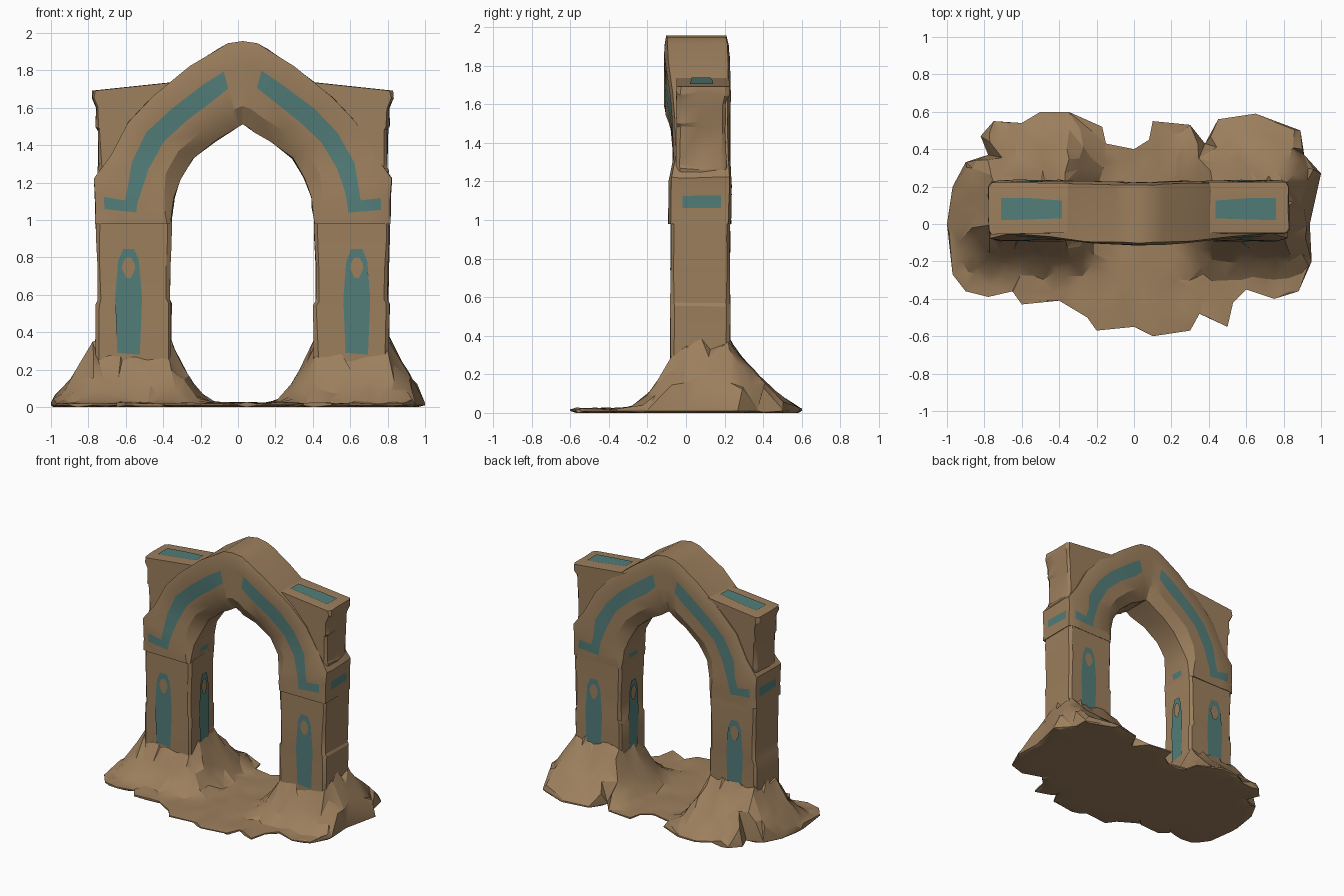
import bpy, bmesh, math, random
from mathutils import Vector, geometry

if "Cube" in bpy.data.objects:
    bpy.data.objects.remove(bpy.data.objects["Cube"])

random.seed(4)
MX = 0.025                      # mirror plane of the two sides


def material(name, rgb):
    m = bpy.data.materials.new(name)
    m.diffuse_color = (*rgb, 1)
    m.use_nodes = True
    m.node_tree.nodes["Principled BSDF"].inputs["Base Color"].default_value = m.diffuse_color
    return m


STONE = material("sandy brown stone", (0.335, 0.212, 0.11))
TEAL = material("faded teal paint", (0.085, 0.205, 0.19))


def rnd(a):
    return random.uniform(-a, a)


def finish(bm, name, mats=(STONE, TEAL), recalc=True, angle=28):
    if recalc:
        bmesh.ops.recalc_face_normals(bm, faces=bm.faces[:])
    me = bpy.data.meshes.new(name)
    bm.to_mesh(me)
    bm.free()
    ob = bpy.data.objects.new(name, me)
    bpy.context.collection.objects.link(ob)
    for m in mats:
        me.materials.append(m)
    bpy.ops.object.select_all(action='DESELECT')
    ob.select_set(True)
    bpy.context.view_layer.objects.active = ob
    bpy.ops.object.shade_smooth_by_angle(angle=math.radians(angle))
    return ob


def loft(bm, rings, paint=lambda r, i: False):
    """Skin closed rings of points; paint(ring, edge) picks teal cells."""
    vs = [[bm.verts.new(p) for p in ring] for ring in rings]
    n = len(rings[0])
    for r in range(len(vs) - 1):
        for i in range(n):
            j = (i + 1) % n
            f = bm.faces.new((vs[r][i], vs[r][j], vs[r + 1][j], vs[r + 1][i]))
            f.material_index = int(paint(r, i))
    bm.faces.new(vs[0])
    bm.faces.new(vs[-1])


# Arch ring: stations of (inner u, inner z, outer u, outer z, front y, back y)
STATIONS = [(.385, .98, .79, .98, -.092, .232), (.365, 1.12, .79, 1.22, -.087, .235),
            (.33, 1.22, .71, 1.34, -.065, .228), (.265, 1.33, .61, 1.52, -.068, .228),
            (.15, 1.42, .48, 1.66, -.08, .23), (.06, 1.475, .28, 1.82, -.105, .228),
            (.02, 1.5, .08, 1.945, -.112, .222), (0, 1.512, 0, 1.957, -.112, .222)]
STEPS = [0, .33, .62, 1, 2, 3, 4, 5, 5.75, 6, 7]


def arch_ring(s, side):
    k = min(int(s), 6)
    a = [p + (q - p) * (s - k) for p, q in zip(STATIONS[k], STATIONS[k + 1])]
    iu, iz, ou, oz, yf, yb = a
    g = min(1, s / 2)
    c, t1 = .015 + .035 * g, .05 + .17 * g
    ta, tb = (.41, .58) if s == 1 else (.45, .62) if s == .62 else (.46, .71)
    if s == 5.75:
        ta, tb = .5, .72
    ring = [(0, yb - c), (0, .13), (0, .03), (0, yf + c), (t1, yf), (ta, yf),
            (tb, yf), (.88, yf), (1, yf + .012), (1, yf + .07), (1, yb - .05),
            (1, yb - .012), (.88, yb), (tb, yb), (ta, yb), (t1, yb)]
    jog = rnd(.008)
    pts = []
    for t, y in ring:
        u, z = iu + (ou - iu) * t, iz + (oz - iz) * t
        j = .004 if 0 < s < 6 else 0
        pts.append((MX + side * (u + rnd(j) + jog * t * (.9 < s < 5.4)), y + rnd(.003), z + rnd(j)))
    return pts


order = [(s, 1) for s in STEPS] + [(s, -1) for s in STEPS[-2::-1]]


def arch_paint(r, i):
    s = (order[r][0] + order[r + 1][0]) / 2
    if .33 < s < .62:
        return i in (1, 5, 6, 9, 12, 13)
    return i in (5, 13) and .33 < s < 5.75


bm = bmesh.new()
loft(bm, [arch_ring(*o) for o in order], arch_paint)
finish(bm, "pointed_arch")


# Painted keyhole shape: outline and its diamond hole, (across, z)
OUT = [(-.06, .29), (.06, .28), (.072, .58), (.056, .78), (.03, .845),
       (-.03, .845), (-.056, .78), (-.072, .58)]
HOLE = [(-.012, .69), (.012, .69), (.035, .74), (.033, .765), (.014, .80),
        (-.014, .80), (-.033, .765), (-.035, .74)]


def keyhole(name, place, outward):
    b = bmesh.new()
    o = [b.verts.new(place(*p)) for p in OUT]
    h = [b.verts.new(place(*p)) for p in HOLE]
    for i in range(8):
        j = (i + 1) % 8
        f = b.faces.new((o[i], o[j], h[j], h[i]))
        f.normal_update()
        if f.normal.dot(Vector(outward)) < 0:
            f.normal_flip()
    finish(b, name, (TEAL,), recalc=False)


for side, tag in ((-1, "left"), (1, "right")):
    # Pillar: worn square shaft with clipped corners
    rings = []
    for z, g in ((0, 0), (.3, 0), (.55, .004), (.57, -.006), (.75, -.004), (.9, 0), (1.0, .0)):
        u0, u1, y0, y1, c = .383 - g, .783 + g, -.08, .228, .018
        ring = [(u0 + c, y0), (u1 - c, y0), (u1, y0 + c), (u1, y1 - c),
                (u1 - c, y1), (u0 + c, y1), (u0, y1 - c), (u0, y0 + c)]
        rings.append([(MX + side * (u + rnd(.005)), y + rnd(.003), z + rnd(.012) * (z > 0))
                      for u, y in ring])
    bm = bmesh.new()
    loft(bm, rings)
    finish(bm, tag + "_pillar")

    # Painted keyholes on front, back and inner faces
    xc = MX + side * .61
    keyhole(tag + "_keyhole_front", lambda a, z: (xc + a, -.087, z), (0, -1, 0))
    keyhole(tag + "_keyhole_back", lambda a, z: (xc + a, .235, z), (0, 1, 0))
    keyhole(tag + "_keyhole_inner", lambda a, z: (MX + side * .373, .08 + a * .85, z), (-side, 0, 0))

    # Corner block filling behind the arch shoulder, with a flat top
    prof = [(.52, 1.2), (.765, 1.18), (.777, 1.26), (.77, 1.28), (.775, 1.48),
            (.783, 1.5), (.783, 1.6), (.805, 1.65), (.80, 1.692), (.30, 1.745), (.30, 1.6)]
    rings = []
    for y, inset in ((-.05, .014), (-.03, 0), (.07, -.002), (.185, 0), (.208, .014)):
        rings.append([(MX + side * (u - inset + rnd(.005)), y + rnd(.006) + (.1 < y) * (z > 1.64) * .015,
                       z if 1.68 < z else z + rnd(.01)) for u, z in prof])
    bm = bmesh.new()
    loft(bm, rings)
    finish(bm, tag + "_corner_block")

    # Painted panel on the flat top
    bm = bmesh.new()
    top = lambda u: 1.745 - (u - .30) * .106 + .006
    f = bm.faces.new([bm.verts.new((MX + side * u, y, top(u))) for u, y in
                      ((.41, .03), (.735, .02), (.735, .14), (.60, .14), (.41, .125))])
    f.normal_update()
    if f.normal.z < 0:
        f.normal_flip()
    finish(bm, tag + "_top_panel", (TEAL,), recalc=False)

# Ground: ragged outline filled with a jittered net, heaped round the pillars
EDGE = [(-.97, -.27), (-.9, -.36), (-.78, -.39), (-.65, -.36), (-.6, -.43), (-.4, -.41),
        (-.25, -.5), (-.2, -.57), (0, -.55), (.1, -.6), (.3, -.57), (.35, -.48), (.5, -.55),
        (.53, -.42), (.6, -.35), (.75, -.4), (.88, -.36), (.95, -.2), (.94, 0), (1, .27),
        (.91, .37), (.89, .5), (.65, .59), (.45, .56), (.38, .43), (.3, .53), (.1, .55),
        (.08, .45), (0, .4), (-.15, .43), (-.17, .52), (-.35, .6), (-.5, .6), (-.6, .54),
        (-.75, .55), (-.82, .47), (-.78, .37), (-.9, .33), (-.97, .2), (-1, 0)]


def height(x, y):
    u = abs(x - MX)
    du = max((u - .775) * .8, .395 - u, 0)
    dy = max(-.07 - y, (y - .22) * .58, 0)
    peak = .36 - .1 * (y < -.05)
    return .02 + peak * max(0, 1 - math.hypot(du, dy) / .24) ** 1.65


pts = [Vector(p) for p in EDGE]
for ix in range(-14, 15):
    for iy in range(-8, 9):
        pts.append(Vector((ix * .07 + rnd(.025), iy * .07 + rnd(.025))))
for side in (-1, 1):
    for u in (.395, .52, .65, .775):
        for y in (-.07, .075, .22):
            pts.append(Vector((MX + side * u, y)))
n = len(EDGE)
res = geometry.delaunay_2d_cdt(pts, [(i, (i + 1) % n) for i in range(n)], [], 1, 1e-5)
bm = bmesh.new()
top = [bm.verts.new((p.x, p.y, 0)) for p in res[0]]
for tri in res[2]:
    bm.faces.new([top[i] for i in tri])
bmesh.ops.delete(bm, geom=[v for v in bm.verts if not v.link_faces], context='VERTS')
rim = [e for e in bm.edges if e.is_boundary]
low = {v: bm.verts.new(v.co) for v in bm.verts[:]}
for f in bm.faces[:]:
    bm.faces.new([low[v] for v in reversed(f.verts)])
for e in rim:
    a, b = e.verts
    bm.faces.new((a, b, low[b], low[a]))
edge_verts = {v for e in rim for v in e.verts}
for v, w in low.items():
    h = height(v.co.x, v.co.y)
    v.co.z = .02 + rnd(.005) if v in edge_verts else max(.018, h + rnd(.007 + .08 * min(h, .2)))
    w.co.z = .01 if v in edge_verts else 0
finish(bm, "rocky_ground", angle=24)
